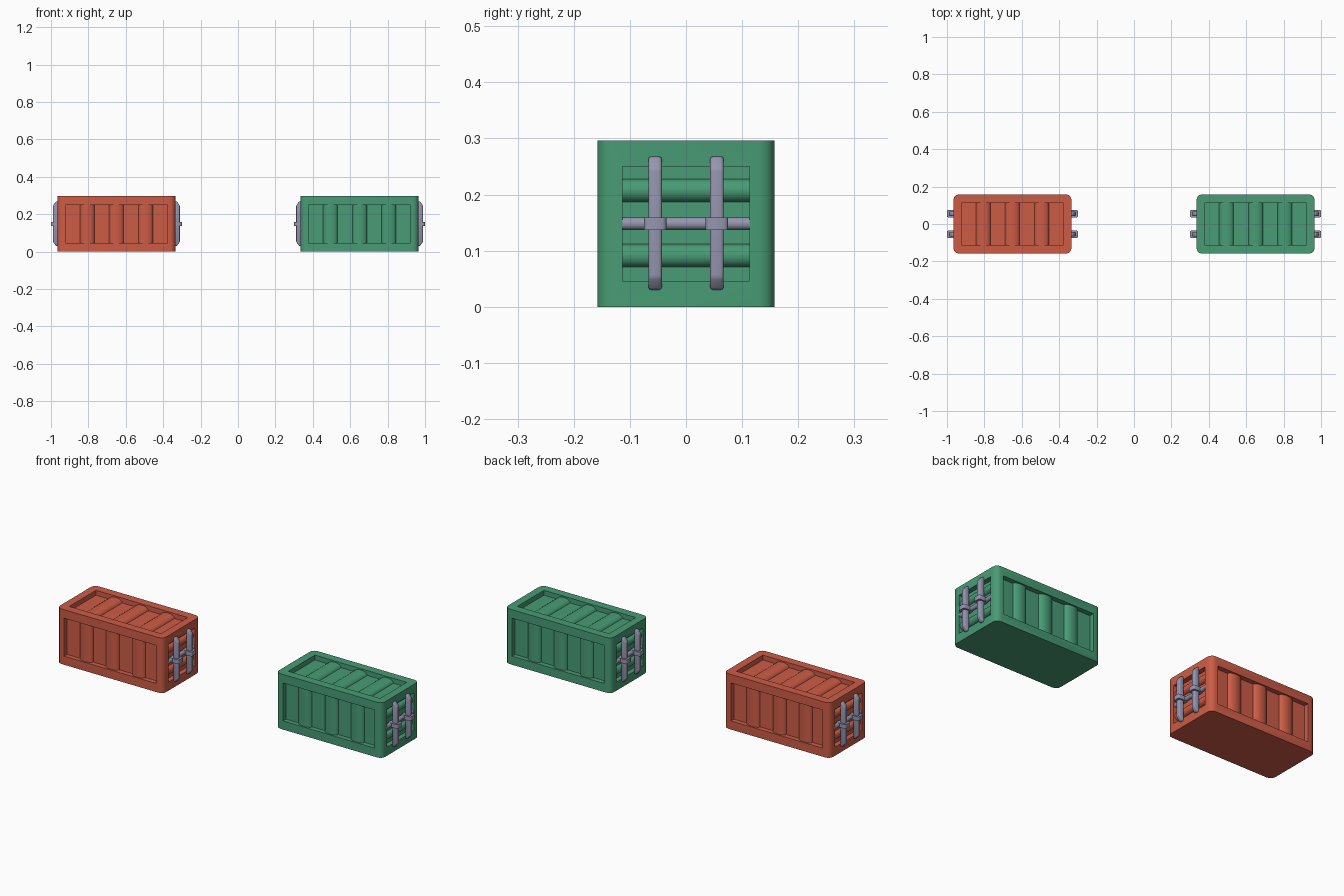
import bpy, bmesh, math
from mathutils import Vector

if "Cube" in bpy.data.objects:
    bpy.data.objects.remove(bpy.data.objects["Cube"], do_unlink=True)

LENGTH, WIDTH, HEIGHT = 0.63, 0.316, 0.296
MID = 0.148          # height of the panel centres
DEPTH = 0.026        # recess depth
PANEL_L, PANEL_W, PANEL_H = 0.545, 0.226, 0.204


def material(name, colour):
    m = bpy.data.materials.new(name)
    m.use_nodes = True
    m.diffuse_color = (*colour, 1)
    m.node_tree.nodes["Principled BSDF"].inputs["Base Color"].default_value = (*colour, 1)
    return m


def finish(name, bm, mat, angle=50):
    bmesh.ops.recalc_face_normals(bm, faces=bm.faces)
    mesh = bpy.data.meshes.new(name)
    bm.to_mesh(mesh)
    bm.free()
    mesh.materials.append(mat)
    ob = bpy.data.objects.new(name, mesh)
    bpy.context.collection.objects.link(ob)
    smooth(ob, angle)
    return ob


def smooth(ob, angle):
    bpy.ops.object.select_all(action='DESELECT')
    ob.select_set(True)
    bpy.context.view_layer.objects.active = ob
    bpy.ops.object.shade_smooth_by_angle(angle=math.radians(angle))


def box(bm, centre, size):
    verts = bmesh.ops.create_cube(bm, size=1)["verts"]
    for v in verts:
        v.co = Vector(centre) + Vector(a * b for a, b in zip(v.co, size))
    return verts


def prism(bm, points, direction):
    """Extrude a closed outline along a vector."""
    face = bm.faces.new([bm.verts.new(p) for p in points])
    ext = bmesh.ops.extrude_face_region(bm, geom=[face])["geom"]
    bmesh.ops.translate(bm, vec=direction, verts=[g for g in ext if isinstance(g, bmesh.types.BMVert)])


def corrugation(bm, floor, along, across, out, length, span, pitch, width, count):
    """Rounded ribs standing on a panel floor."""
    height = DEPTH * 0.75
    for i in range(count):
        middle = floor + across * (i - (count - 1) / 2) * pitch - along * length / 2
        arc = [math.pi * k / 8 for k in range(9)]
        points = [middle + across * math.cos(a) * width / 2 + out * (math.sin(a) * height) for a in arc]
        prism(bm, points, along * length)


def container(label, x0, paint, metal):
    X, Y, Z = Vector((1, 0, 0)), Vector((0, 1, 0)), Vector((0, 0, 1))
    base = X * x0

    # Shell with rounded upright corners
    bm = bmesh.new()
    box(bm, base + Z * HEIGHT / 2, (LENGTH, WIDTH, HEIGHT))
    upright = [e for e in bm.edges if abs(e.verts[0].co.z - e.verts[1].co.z) > 0.1]
    bmesh.ops.bevel(bm, geom=upright, offset=0.027, segments=3, profile=0.5, affect='EDGES')
    shell = finish(label + "_shell", bm, paint)

    # Recessed panels on the sides, ends and roof
    bm = bmesh.new()
    for s in (-1, 1):
        box(bm, base + Y * s * WIDTH / 2 + Z * MID, (PANEL_L, DEPTH * 2, PANEL_H))
        box(bm, base + X * s * LENGTH / 2 + Z * MID, (DEPTH * 2, PANEL_W, PANEL_H))
    box(bm, base + Z * HEIGHT, (PANEL_L, PANEL_W, DEPTH * 2))
    cutter = finish("panel_cutter", bm, paint)
    cutter.hide_render = True
    cut = shell.modifiers.new("panels", 'BOOLEAN')
    cut.operation, cut.solver, cut.object = 'DIFFERENCE', 'EXACT', cutter
    bpy.context.view_layer.objects.active = shell
    bpy.ops.object.modifier_apply(modifier=cut.name)
    bpy.data.objects.remove(cutter, do_unlink=True)
    smooth(shell, 40)

    # Ribs inside every panel
    bm = bmesh.new()
    band = PANEL_L / 7
    for s in (-1, 1):
        side = base + Y * s * (WIDTH / 2 - DEPTH) + Z * MID
        corrugation(bm, side, Z, X, Y * s, PANEL_H, PANEL_L, band * 2, band, 3)
        end = base + X * s * (LENGTH / 2 - DEPTH) + Z * (MID + 0.001)
        corrugation(bm, end, Y, Z, X * s, PANEL_W, PANEL_H, 0.116, 0.041, 2)
    roof = base + Z * (HEIGHT - DEPTH)
    corrugation(bm, roof, Y, X, Z, PANEL_W, PANEL_L, band * 2, band, 3)
    finish(label + "_ribs", bm, paint)

    # Door hardware on both ends
    for s, end in ((-1, "right"), (1, "left")):
        face = LENGTH / 2

        def at(x, y, z):
            return base + Vector((s * x, y, z))

        bars, clamps = bmesh.new(), bmesh.new()
        for y in (-0.055, 0.055):
            outline = [(face - 0.004, 0.03), (face + 0.008, 0.03), (face + 0.024, 0.052),
                       (face + 0.024, 0.246), (face + 0.008, 0.268), (face - 0.004, 0.268)]
            prism(bars, [at(x, y - 0.012, z) for x, z in outline], Y * 0.024)
            box(clamps, at(face + 0.007, y, MID), (0.056, 0.04, 0.023))
        bmesh.ops.bevel(bars, geom=bars.edges[:], offset=0.005, segments=2, profile=0.5, affect='EDGES')
        edges = [e for e in clamps.edges if abs(e.verts[0].co.z - e.verts[1].co.z) > 0.01]
        bmesh.ops.bevel(clamps, geom=edges, offset=0.007, segments=2, profile=0.5, affect='EDGES')
        finish(f"{label}_{end}_lock_bars", bars, metal)
        finish(f"{label}_{end}_lock_clamps", clamps, metal)

        bm = bmesh.new()
        ring = [math.tau * k / 12 for k in range(12)]
        prism(bm, [at(face - 0.012 + 0.0115 * math.cos(a), -PANEL_W / 2, MID + 0.0115 * math.sin(a))
                   for a in ring], Y * PANEL_W)
        finish(f"{label}_{end}_cross_bar", bm, metal)


steel = material("grey_steel", (0.30, 0.30, 0.43))
container("red_container", -0.65, material("red_paint", (0.61, 0.107, 0.061)), steel)
container("green_container", 0.65, material("green_paint", (0.065, 0.33, 0.18)), steel)
